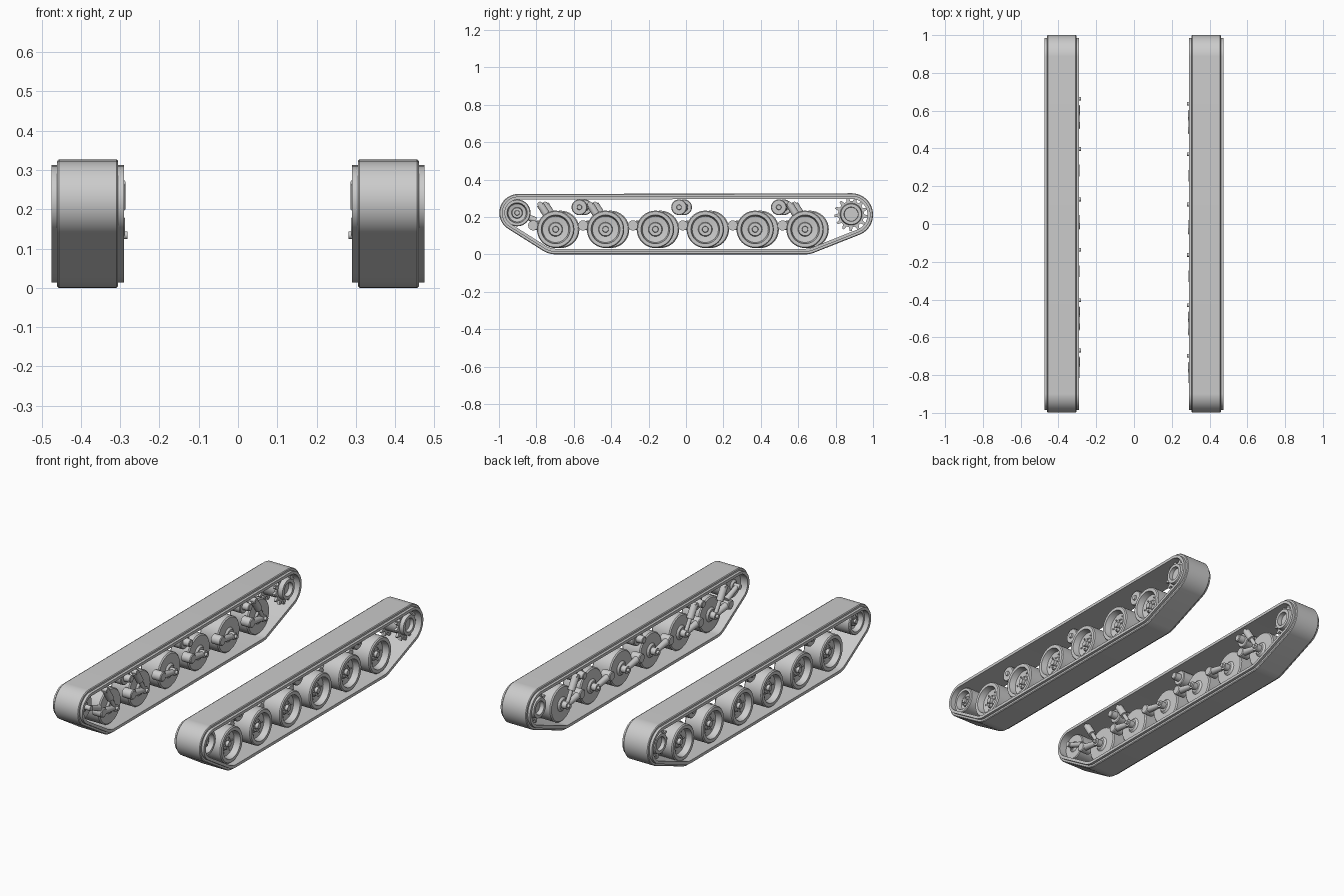
import bpy, bmesh
from math import sin, cos, pi, radians
from mathutils import Vector

cube = bpy.data.objects.get("Cube")
if cube:
    bpy.data.objects.remove(cube)

steel = bpy.data.materials.new("plain grey steel")
steel.use_nodes = True
GREY = (0.6, 0.6, 0.6, 1)
steel.diffuse_color = GREY
steel.node_tree.nodes["Principled BSDF"].inputs["Base Color"].default_value = GREY


def finish(name, bm):
    bmesh.ops.remove_doubles(bm, verts=bm.verts, dist=1e-5)
    bmesh.ops.recalc_face_normals(bm, faces=bm.faces)
    mesh = bpy.data.meshes.new(name)
    bm.to_mesh(mesh)
    bm.free()
    mesh.materials.append(steel)
    ob = bpy.data.objects.new(name, mesh)
    bpy.context.collection.objects.link(ob)
    bpy.ops.object.select_all(action='DESELECT')
    ob.select_set(True)
    bpy.context.view_layer.objects.active = ob
    bpy.ops.object.shade_smooth_by_angle(angle=radians(32))
    return ob


def lathe(bm, side, profile, y, z, seg=40):
    """Spin (x, radius) points about an axis running across the model."""
    rows = [[bm.verts.new((side * x, y + r * cos(2 * pi * i / seg), z + r * sin(2 * pi * i / seg)))
             for i in range(seg)] for x, r in profile]
    for a, b in zip(rows, rows[1:]):
        for i in range(seg):
            j = (i + 1) % seg
            bm.faces.new((a[i], a[j], b[j], b[i]))
    bm.faces.new(rows[0])
    bm.faces.new(rows[-1])


def rod(bm, a, b, r1, r2, seg=16):
    """Round bar between two points, optionally tapered."""
    a, b = Vector(a), Vector(b)
    made = bmesh.ops.create_cone(bm, cap_ends=True, segments=seg, radius1=r1, radius2=r2,
                                 depth=(b - a).length)["verts"]
    turn = (b - a).to_track_quat('Z', 'Y')
    for v in made:
        v.co = turn @ v.co + (a + b) / 2


# Track loop: tight belt around four circles (y, z, radius)
PULLEYS = [(-0.897, 0.222, 0.101), (-0.695, 0.134, 0.134),
           (0.636, 0.134, 0.134), (0.885, 0.212, 0.115)]


def belt_point(angle, inset):
    cy, cz, r = max(PULLEYS, key=lambda p: p[0] * cos(angle) + p[1] * sin(angle) + p[2])
    return cy + (r - inset) * cos(angle), cz + (r - inset) * sin(angle)


def belt(name, side, section, steps=120):
    bm = bmesh.new()
    rings = []
    for i in range(steps):
        ring = []
        for x, inset in section:
            y, z = belt_point(2 * pi * (i + 0.5) / steps, inset)
            ring.append(bm.verts.new((side * x, y, z)))
        rings.append(ring)
    n = len(section)
    for i in range(steps):
        a, b = rings[i], rings[(i + 1) % steps]
        for k in range(n):
            m = (k + 1) % n
            bm.faces.new((a[k], a[m], b[m], b[k]))
    finish(name, bm)


def road_wheel(name, side, y, z):
    bm = bmesh.new()
    lathe(bm, side, [(0.325, 0.03), (0.335, 0.04), (0.335, 0.094), (0.341, 0.1), (0.444, 0.1),
                     (0.45, 0.095), (0.45, 0.077), (0.415, 0.07), (0.41, 0.038),
                     (0.42, 0.034), (0.42, 0.017), (0.436, 0.015), (0.436, 0.006)], y, z)
    for i in range(6):
        t = i * pi / 3
        lathe(bm, side, [(0.41, 0.004), (0.425, 0.004)], y + 0.026 * cos(t), z + 0.026 * sin(t), 6)
        lathe(bm, side, [(0.405, 0.004), (0.418, 0.004)], y + 0.052 * cos(t), z + 0.052 * sin(t), 6)
    finish(name, bm)


def swing_arm(name, side, y, z):
    bm = bmesh.new()
    py, pz = y - 0.12, 0.155
    lathe(bm, side, [(0.288, 0.022), (0.292, 0.027), (0.345, 0.027)], py, pz, 24)
    rod(bm, (side * 0.308, py, pz), (side * 0.308, y, z), 0.02, 0.014)
    lathe(bm, side, [(0.281, 0.01), (0.295, 0.01), (0.295, 0.02), (0.34, 0.02)], y, z, 20)
    finish(name, bm)


def damper(name, side, y, z):
    bm = bmesh.new()
    top = Vector((side * 0.306, y - 0.083, 0.268))
    low = Vector((side * 0.306, y - 0.008, z + 0.015))
    mid = top.lerp(low, 0.55)
    rod(bm, top, mid, 0.02, 0.02)
    rod(bm, mid, low, 0.011, 0.011)
    lathe(bm, side, [(0.29, 0.014), (0.325, 0.014)], top.y, top.z, 16)
    finish(name, bm)


def return_roller(name, side, y, z):
    bm = bmesh.new()
    lathe(bm, side, [(0.287, 0.016), (0.29, 0.02), (0.325, 0.022), (0.325, 0.038), (0.329, 0.042),
                     (0.405, 0.042), (0.409, 0.038), (0.409, 0.014), (0.418, 0.012)], y, z, 32)
    finish(name, bm)


def idler(name, side, y, z):
    bm = bmesh.new()
    lathe(bm, side, [(0.325, 0.02), (0.335, 0.03), (0.335, 0.068), (0.34, 0.072), (0.44, 0.072),
                     (0.445, 0.068), (0.445, 0.054), (0.415, 0.048), (0.41, 0.03),
                     (0.43, 0.027), (0.43, 0.014), (0.44, 0.012)], y, z)
    for i in range(6):
        t = i * pi / 3
        lathe(bm, side, [(0.41, 0.003), (0.436, 0.003)], y + 0.02 * cos(t), z + 0.02 * sin(t), 6)
    # Tensioning crank on the inner side
    lathe(bm, side, [(0.29, 0.014), (0.34, 0.014)], y, z, 16)
    rod(bm, (side * 0.31, y, z), (side * 0.31, y + 0.1, z - 0.04), 0.013, 0.017)
    finish(name, bm)


def sprocket(name, side, y, z, teeth=13):
    bm = bmesh.new()
    # Drum with an open ring on each face
    lathe(bm, side, [(0.33, 0.036), (0.3, 0.038), (0.3, 0.055), (0.325, 0.06), (0.435, 0.06),
                     (0.46, 0.055), (0.46, 0.038), (0.43, 0.036)], y, z)
    # Toothed discs
    for x in (0.325, 0.425):
        near, far = [], []
        for i in range(teeth):
            for step, r in ((0, 0.07), (0.4, 0.07), (0.58, 0.09), (0.82, 0.09)):
                t = 2 * pi * (i + step) / teeth
                py, pz = y + r * cos(t), z + r * sin(t)
                near.append(bm.verts.new((side * x, py, pz)))
                far.append(bm.verts.new((side * (x + 0.014), py, pz)))
        bm.faces.new(near)
        bm.faces.new(far)
        for i in range(len(near)):
            j = (i + 1) % len(near)
            bm.faces.new((near[i], near[j], far[j], far[i]))
    finish(name, bm)


for label, side, shift in (("left", 1, 0.0), ("right", -1, 0.027)):
    belt(label + "_track_tread", side, [(0.309, 0), (0.456, 0), (0.46, 0.004), (0.46, 0.016),
                                        (0.305, 0.016), (0.305, 0.004)])
    belt(label + "_track_inner_band", side, [(0.29, 0.014), (0.475, 0.014),
                                             (0.475, 0.03), (0.29, 0.03)])
    for k in range(6):
        y = -0.697 + 0.2667 * k + shift
        road_wheel(f"{label}_road_wheel_{k + 1}", side, y, 0.134)
        swing_arm(f"{label}_swing_arm_{k + 1}", side, y, 0.134)
        if k in (0, 1, 5):
            damper(f"{label}_damper_{k + 1}", side, y, 0.134)
    for k in range(3):
        return_roller(f"{label}_return_roller_{k + 1}", side, -0.57 + 0.533 * k + shift, 0.252)
    idler(label + "_idler_wheel", side, -0.903, 0.222)
    sprocket(label + "_drive_sprocket", side, 0.883, 0.215)
